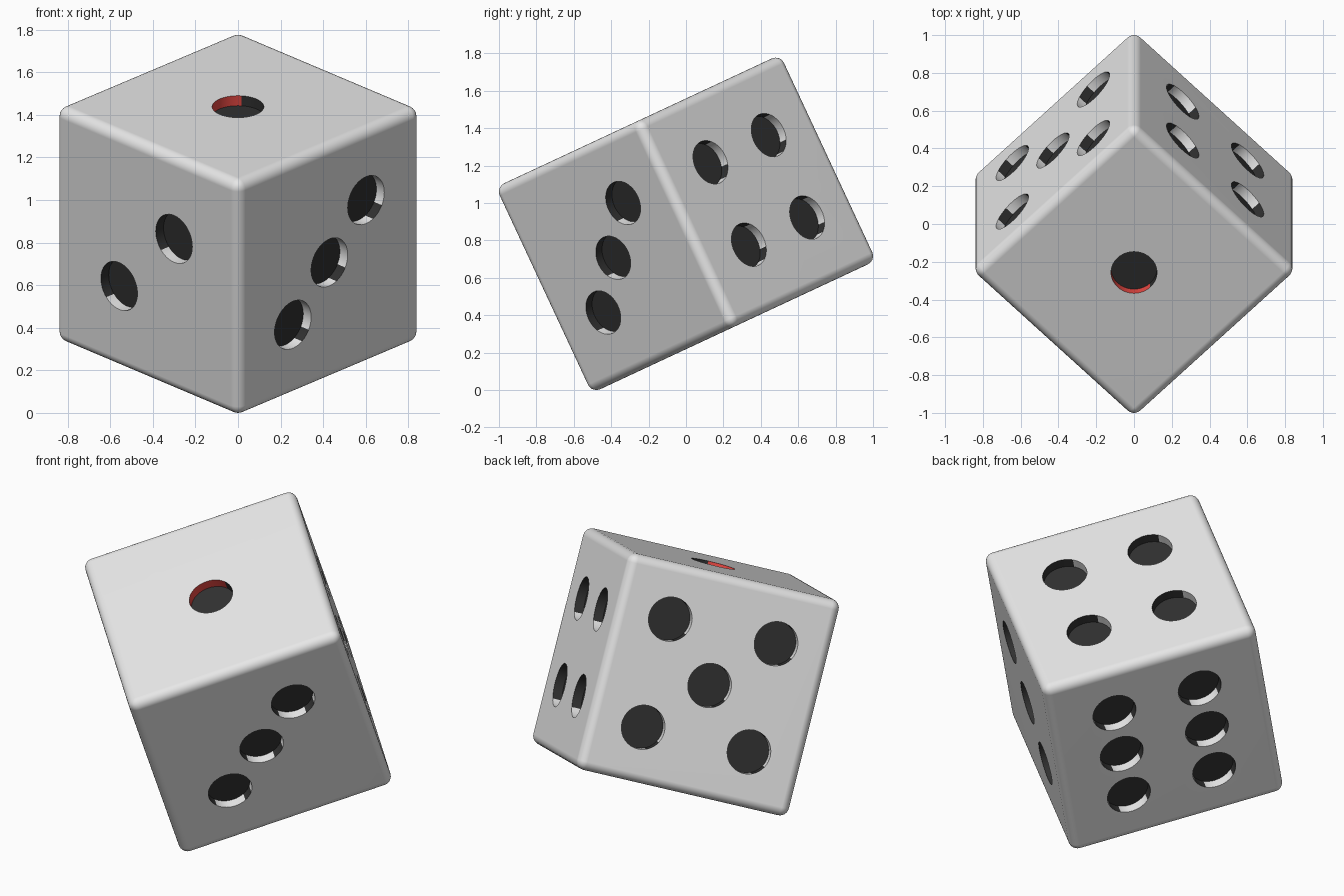
import bpy, bmesh, math
from mathutils import Vector, Matrix

if "Cube" in bpy.data.objects:
    bpy.data.objects.remove(bpy.data.objects["Cube"])

H = 0.6075        # half the edge length
R = 0.05          # edge rounding
PIP_R, PIP_D = 0.1215, 0.052
A, B, C = 0.3 * H, 0.4 * H, 0.5 * H


def material(name, rgb):
    m = bpy.data.materials.new(name)
    m.diffuse_color = (*rgb, 1)
    m.use_nodes = True
    m.node_tree.nodes["Principled BSDF"].inputs["Base Color"].default_value = m.diffuse_color
    return m


mats = [material("white", (0.8, 0.8, 0.8)),
        material("black", (0.03, 0.03, 0.03)),
        material("red", (0.8, 0.065, 0.055))]


def make_object(name, bm):
    me = bpy.data.meshes.new(name)
    bm.to_mesh(me)
    bm.free()
    for m in mats:
        me.materials.append(m)
    ob = bpy.data.objects.new(name, me)
    bpy.context.collection.objects.link(ob)
    return ob


# Rounded cube body
bm = bmesh.new()
bmesh.ops.create_cube(bm, size=2 * H)
bmesh.ops.bevel(bm, geom=bm.edges[:], offset=R, segments=6, profile=0.5, affect='EDGES')
die = make_object("die", bm)

# Pip centres for each face: normal -> points on the face
pips = {
    (0, 0, 1): [(0, 0, H)],
    (-1, 0, 0): [(-H, -s * A, s * A) for s in (-1, 1)],
    (0, -1, 0): [(s * B, -H, s * B) for s in (-1, 0, 1)],
    (1, 0, 0): [(H, s * B, t * B) for s in (-1, 1) for t in (-1, 1)],
    (0, 1, 0): [(0, H, 0)] + [(s * C, H, t * C) for s in (-1, 1) for t in (-1, 1)],
    (0, 0, -1): [(s * C, t * B, -H) for s in (-1, 0, 1) for t in (-1, 1)],
}

# Cylinders that cut the pips; the single pip is red
bm = bmesh.new()
for n, points in pips.items():
    turn = Vector(n).to_track_quat('Z', 'Y').to_matrix().to_4x4()
    for p in points:
        start = len(bm.faces)
        bmesh.ops.create_cone(bm, cap_ends=True, segments=48, radius1=PIP_R, radius2=PIP_R,
                              depth=2 * PIP_D, matrix=Matrix.Translation(p) @ turn)
        bm.faces.ensure_lookup_table()
        for f in bm.faces[start:]:
            f.material_index = 2 if len(points) == 1 else 1
cutter = make_object("pip_cutter", bm)
cutter.hide_render = True

# Cut the pips, then remove the helper
bpy.context.view_layer.objects.active = die
die.select_set(True)
mod = die.modifiers.new("pips", 'BOOLEAN')
mod.operation = 'DIFFERENCE'
mod.solver = 'EXACT'
mod.object = cutter
bpy.ops.object.modifier_apply(modifier=mod.name)
bpy.data.objects.remove(cutter)

# Turn the die on its corner, lean it forward and rest it on the ground
die.data.transform(Matrix.Rotation(math.radians(25), 4, 'X') @ Matrix.Rotation(math.radians(45), 4, 'Z'))
low = min(v.co.z for v in die.data.vertices)
die.data.transform(Matrix.Translation((0, 0, -low)))

# Smooth rounded edges, crisp pip rims, flat faces
bpy.ops.object.shade_smooth_by_angle(angle=math.radians(35))
wn = die.modifiers.new("flat_faces", 'WEIGHTED_NORMAL')
wn.keep_sharp = True
